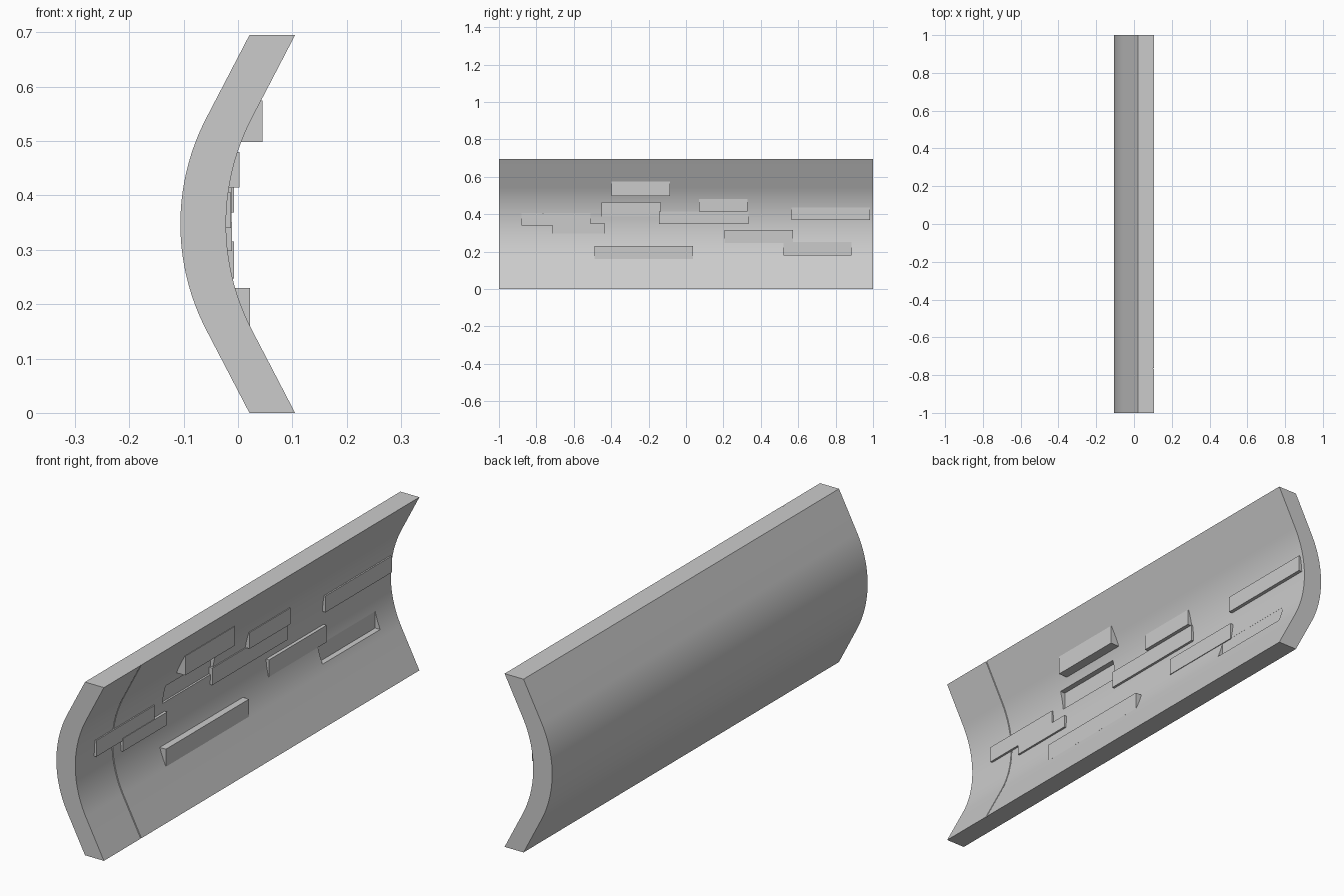
import bpy, bmesh, math

if "Cube" in bpy.data.objects:
    bpy.data.objects.remove(bpy.data.objects["Cube"])

# Curved wall profile: straight flank, circular arc, straight flank
H, THICK, SLOPE, FLANK = 0.695, 0.083, 0.52, 0.1525
MID = H / 2
ANG = math.atan(SLOPE)
R = (MID - FLANK) / math.sin(ANG)
SEG = 32
arc = [(-0.022 + R * (1 - math.cos(a)), MID + R * math.sin(a))
       for a in (ANG * (2 * i / SEG - 1) for i in range(SEG + 1))]
inner = [(0.105, 0.0)] + arc + [(0.105, H)]


def add_box(name, y0, y1, z0, z1, x0, x1):
    bm = bmesh.new()
    bmesh.ops.create_cube(bm, size=1)
    for v in bm.verts:
        v.co = ((x0 + x1) / 2 + v.co.x * (x1 - x0),
                (y0 + y1) / 2 + v.co.y * (y1 - y0),
                (z0 + z1) / 2 + v.co.z * (z1 - z0))
    me = bpy.data.meshes.new(name)
    bm.to_mesh(me)
    bm.free()
    ob = bpy.data.objects.new(name, me)
    bpy.context.collection.objects.link(ob)
    return ob


# Wall panel, lofted along y with a fine groove across the inner face
stations = [(-1, 0), (-0.767, 0), (-0.766, 0.004), (-0.763, 0.004), (-0.762, 0), (1, 0)]
bm = bmesh.new()
rings = []
for y, groove in stations:
    pts = [(x - groove, z) for x, z in inner] + [(x - THICK - 0.001, z) for x, z in reversed(inner)]
    rings.append([bm.verts.new((x, y, z)) for x, z in pts])
n = len(rings[0])
for a, b in zip(rings, rings[1:]):
    for i in range(n):
        j = (i + 1) % n
        bm.faces.new((a[i], a[j], b[j], b[i]))
bm.faces.new(rings[0])
bm.faces.new(rings[-1])
bmesh.ops.recalc_face_normals(bm, faces=bm.faces)
me = bpy.data.meshes.new("curved_wall")
bm.to_mesh(me)
bm.free()
wall = bpy.data.objects.new("curved_wall", me)
bpy.context.collection.objects.link(wall)
bpy.context.view_layer.objects.active = wall
wall.select_set(True)

# Two brick-shaped recesses: y0, y1, z0, z1, back wall x
recesses = [(-0.45, -0.135, 0.388, 0.462, -0.028), (0.52, 0.885, 0.183, 0.25, -0.011)]
for i, (y0, y1, z0, z1, back) in enumerate(recesses):
    cutter = add_box("recess_cutter", y0, y1, z0, z1, back, 0.15)
    cutter.hide_render = True
    mod = wall.modifiers.new("recess", 'BOOLEAN')
    mod.operation = 'DIFFERENCE'
    mod.solver = 'EXACT'
    mod.object = cutter
    bpy.ops.object.modifier_apply(modifier=mod.name)
    bpy.data.objects.remove(cutter)
bpy.ops.object.shade_smooth_by_angle(angle=math.radians(30))

# Protruding bricks: y0, y1, z0, z1, front face x
bricks = [
    (-0.398, -0.085, 0.498, 0.575, 0.045),
    (0.07, 0.328, 0.415, 0.48, 0.003),
    (-0.145, 0.333, 0.347, 0.415, -0.012),
    (0.565, 0.985, 0.369, 0.435, -0.007),
    (-0.88, -0.51, 0.34, 0.405, -0.013),
    (-0.713, -0.433, 0.298, 0.35, -0.011),
    (0.207, 0.572, 0.247, 0.315, -0.007),
    (-0.488, 0.038, 0.16, 0.23, 0.022),
]
for y0, y1, z0, z1, face in bricks:
    add_box("brick", y0, y1, z0, z1, face - 0.045, face)
